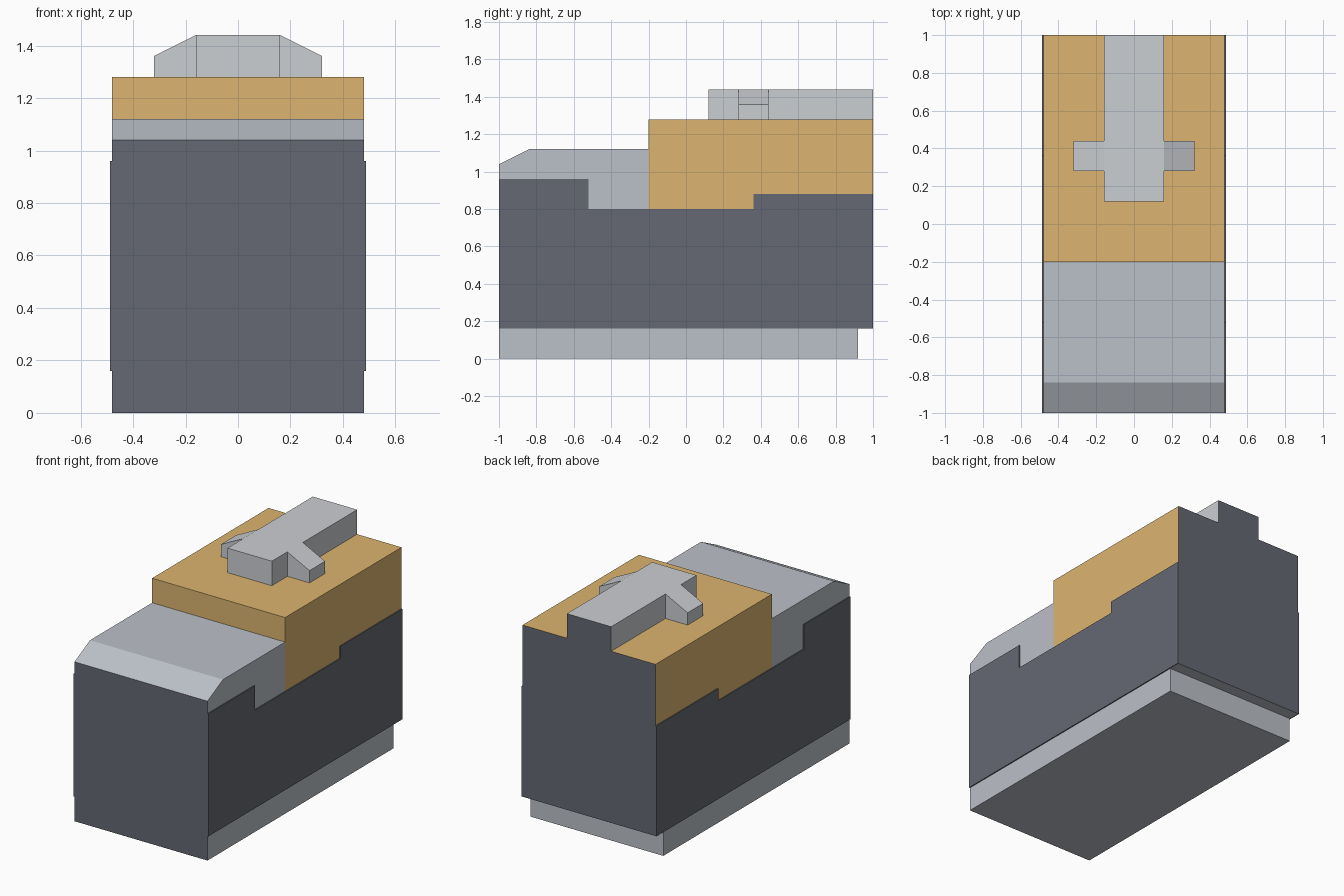
import bpy
import bmesh
from mathutils import Vector

if "Cube" in bpy.data.objects:
    bpy.data.objects.remove(bpy.data.objects["Cube"])


def material(name, color):
    m = bpy.data.materials.new(name)
    m.diffuse_color = (*color, 1)
    m.use_nodes = True
    m.node_tree.nodes["Principled BSDF"].inputs["Base Color"].default_value = m.diffuse_color
    return m


DARK = material("dark_grey", (0.13, 0.14, 0.17))
LIGHT = material("light_grey", (0.50, 0.53, 0.58))
PALE = material("pale_grey", (0.60, 0.62, 0.65))
TAN = material("tan", (0.72, 0.46, 0.16))


def extrude(name, profile, direction, mat, dark_ends=()):
    """Extrude a planar outline; faces at the y values in dark_ends turn dark."""
    bm = bmesh.new()
    face = bm.faces.new([bm.verts.new(p) for p in profile])
    out = bmesh.ops.extrude_face_region(bm, geom=[face])
    verts = [g for g in out["geom"] if isinstance(g, bmesh.types.BMVert)]
    bmesh.ops.translate(bm, verts=verts, vec=Vector(direction))
    bmesh.ops.recalc_face_normals(bm, faces=bm.faces)
    for f in bm.faces:
        if any(all(abs(v.co.y - y) < 1e-4 for v in f.verts) for y in dark_ends):
            f.material_index = 1
    mesh = bpy.data.meshes.new(name)
    bm.to_mesh(mesh)
    bm.free()
    mesh.materials.append(mat)
    mesh.materials.append(DARK)
    obj = bpy.data.objects.new(name, mesh)
    bpy.context.collection.objects.link(obj)
    return obj


def side_profile(x, points):
    return [(x, y, z) for y, z in points]


W = 0.48       # half width of the body
SKIN = 0.007   # thickness of the side panels

# Core body with bevelled front top and recessed base at the back
extrude("body", side_profile(-W, [
    (-1, 0), (0.92, 0), (0.92, 0.16), (1, 0.16), (1, 0.8), (-0.2, 0.8),
    (-0.2, 1.12), (-0.84, 1.12), (-1, 1.04)]),
    (2 * W, 0, 0), LIGHT, (-1, 1))

# Raised rear block
extrude("rear_block", side_profile(-W, [
    (-0.2, 0.8), (1, 0.8), (1, 1.28), (-0.2, 1.28)]),
    (2 * W, 0, 0), TAN, (1,))

# Thin stepped panels on both sides
panel = [(-1, 0.16), (1, 0.16), (1, 0.88), (0.36, 0.88),
         (0.36, 0.8), (-0.52, 0.8), (-0.52, 0.96), (-1, 0.96)]
for side, s in (("left", -1), ("right", 1)):
    extrude(side + "_panel", side_profile(s * W, panel), (s * SKIN, 0, 0), DARK)

# Long rail on top
extrude("top_rail", side_profile(-0.16, [
    (0.12, 1.28), (1, 1.28), (1, 1.44), (0.12, 1.44)]),
    (0.32, 0, 0), PALE, (1,))

# Sloping cross arms on both sides of the rail
for side, s in (("left", -1), ("right", 1)):
    arm = [(s * x, 0.28, z) for x, z in
           ((0.16, 1.28), (0.32, 1.28), (0.32, 1.36), (0.16, 1.44))]
    extrude(side + "_arm", arm, (0, 0.16, 0), PALE)
